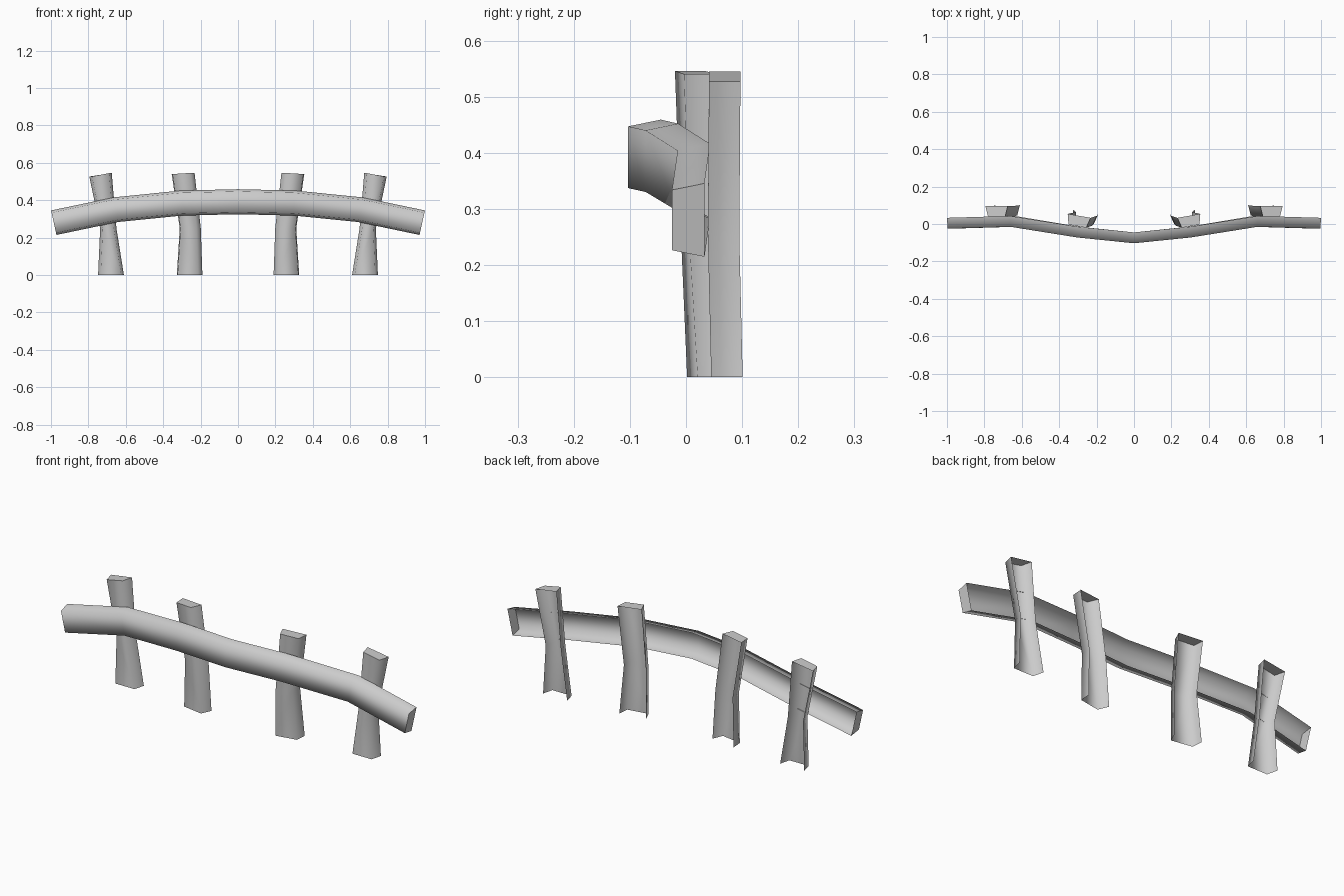
import bpy, bmesh, math
from mathutils import Vector, Matrix

cube = bpy.data.objects.get("Cube")
if cube:
    bpy.data.objects.remove(cube, do_unlink=True)

grey = bpy.data.materials.new("weathered grey")
grey.use_nodes = True
colour = (0.6, 0.6, 0.6, 1)
grey.diffuse_color = colour
grey.node_tree.nodes["Principled BSDF"].inputs["Base Color"].default_value = colour


def channel(name, rings, caps):
    """Three-sided shell, open at the back, through rings of four points."""
    bm = bmesh.new()
    loops = [[bm.verts.new(p) for p in ring] for ring in rings]
    for a, b in zip(loops, loops[1:]):
        for i in range(3):
            bm.faces.new((a[i], a[i + 1], b[i + 1], b[i]))
    for i in caps:
        bm.faces.new(loops[i] if i else loops[i][::-1])
    bmesh.ops.recalc_face_normals(bm, faces=bm.faces)
    # The shell is open, so make sure its walls face forwards
    if sum(f.normal.y * f.calc_area() for f in bm.faces) > 0:
        bmesh.ops.reverse_faces(bm, faces=bm.faces)
    mesh = bpy.data.meshes.new(name)
    bm.to_mesh(mesh)
    bm.free()
    mesh.materials.append(grey)
    obj = bpy.data.objects.new(name, mesh)
    bpy.context.collection.objects.link(obj)
    bpy.ops.object.select_all(action='DESELECT')
    obj.select_set(True)
    bpy.context.view_layer.objects.active = obj
    bpy.ops.object.shade_smooth_by_angle(angle=math.radians(84))
    return obj


# Bowed rail: x, front y, middle z, lean of the cross-section
half = [(0, -0.103, 0.392, 0), (0.3, -0.072, 0.385, 0.06),
        (0.65, -0.015, 0.35, 0.19), (0.985, -0.025, 0.28, 0.22)]
stations = [(-x, y, z, -t) for x, y, z, t in half[:0:-1]] + half
rings = []
for x, y, z, t in stations:
    ring = []
    for depth, h in ((0.058, 0.067), (0, 0.055), (0, -0.055), (0.058, -0.067)):
        ring.append((x + h * math.sin(t), y + depth, z + h * math.cos(t)))
    rings.append(ring)
channel("rail", rings, (0, -1))


# Posts: each level is left x, left z, right x, right z, front y
def post(name, levels, yaw, side):
    rings = []
    for xl, zl, xr, zr, y in levels:
        mid = Vector(((xl + xr) / 2, y + 0.028, 0))
        turn = Matrix.Rotation(yaw, 3, 'Z')
        w = (xr - xl) / 2
        ring = []
        for dx, dy, z in ((-w, 0.028, zl), (-w + 0.014, -0.028, zl),
                          (w - 0.014, -0.028, zr), (w, 0.028, zr)):
            p = mid + turn @ Vector((dx, dy, 0))
            ring.append((p.x * side, p.y, z))
        rings.append(ring)
    channel(name, rings, (-1,))


outer = [(0.61, 0, 0.748, 0, 0.045), (0.65, 0.25, 0.737, 0.25, 0.039),
         (0.675, 0.545, 0.795, 0.527, 0.041)]
inner = [(0.194, 0, 0.333, 0, 0.011), (0.203, 0.25, 0.317, 0.25, -0.002),
         (0.236, 0.546, 0.36, 0.54, -0.012)]
for side, word in ((1, "left"), (-1, "right")):
    post(word + "_outer_post", outer, 0, side)
    post(word + "_inner_post", inner, 0.17, side)
